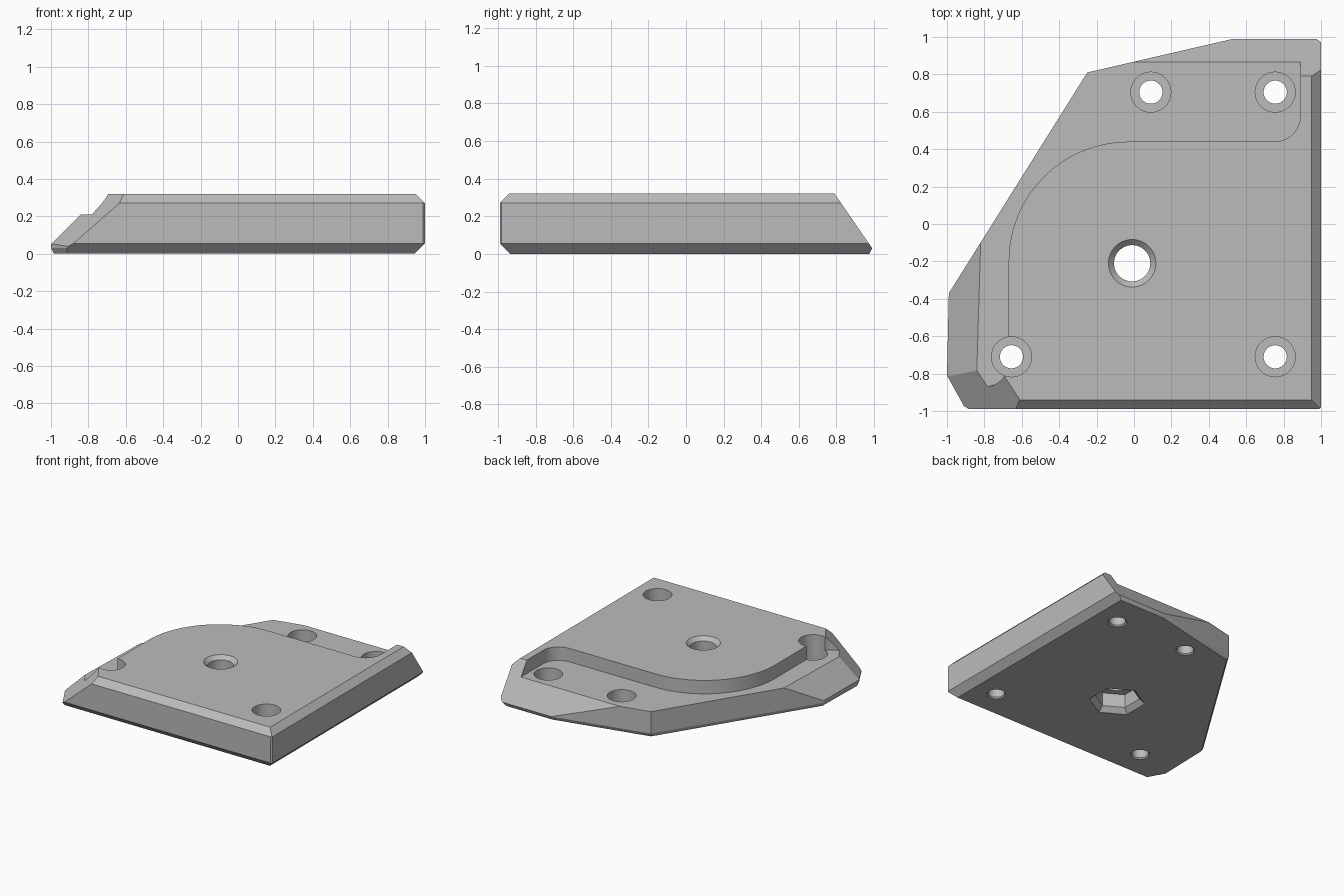
import bpy
import bmesh
from math import cos, sin, pi, radians
from mathutils import Vector

if "Cube" in bpy.data.objects:
    bpy.data.objects.remove(bpy.data.objects["Cube"])

TOP, FLOOR = 0.32, 0.21


def make_object(name, bm):
    bmesh.ops.recalc_face_normals(bm, faces=bm.faces[:])
    mesh = bpy.data.meshes.new(name)
    bm.to_mesh(mesh)
    bm.free()
    obj = bpy.data.objects.new(name, mesh)
    bpy.context.scene.collection.objects.link(obj)
    return obj


def stack(rings):
    """Closed solid through a list of matching point rings."""
    bm = bmesh.new()
    loops = [[bm.verts.new(p) for p in ring] for ring in rings]
    n = len(loops[0])
    for a, b in zip(loops, loops[1:]):
        for i in range(n):
            j = (i + 1) % n
            bm.faces.new((a[i], a[j], b[j], b[i]))
    bm.faces.new(loops[0])
    bm.faces.new(loops[-1])
    return bm


def prism(outline, z0, z1):
    return stack([[(x, y, z) for x, y in outline] for z in (z0, z1)])


def turned(x, y, profile, sides=48):
    """Stepped round or polygonal cutter from (radius, height) pairs."""
    angles = [pi / 2 + 2 * pi * i / sides for i in range(sides)]
    return stack([[(x + r * cos(a), y + r * sin(a), z) for a in angles]
                  for r, z in profile])


def arc(cx, cy, r, start, end, steps):
    angles = [radians(start + (end - start) * i / steps) for i in range(steps + 1)]
    return [(cx + r * cos(a), cy + r * sin(a)) for a in angles]


def slice_off(bm, point, normal):
    """Trim everything on the normal side of a plane and cap the cut."""
    cut = bmesh.ops.bisect_plane(
        bm, geom=bm.verts[:] + bm.edges[:] + bm.faces[:], dist=1e-5,
        plane_co=Vector(point), plane_no=Vector(normal).normalized(),
        clear_outer=True)
    edges = [e for e in cut["geom_cut"] if isinstance(e, bmesh.types.BMEdge)]
    if edges:
        bmesh.ops.holes_fill(bm, edges=[e for e in edges if e.is_boundary], sides=0)


# Plate body with its outline
outline = [(0.99, -0.99), (1, -0.98), (1, 0.99), (0.53, 0.99), (-0.25, 0.81),
           (-0.99, -0.37), (-1, -0.81), (-0.9, -0.99)]
body = prism(outline, 0, TOP)

# Bevels on the front and right edges, top and bottom
for side, point in (((0, -1), (0, -0.99)), ((1, 0), (1, 0))):
    slice_off(body, (*point, TOP - 0.05), (*side, 1))
    slice_off(body, (*point, 0.055), (*side, -1))

# Sloping back, left flank and front left corner
slice_off(body, (0, 0.79, TOP), (0, 0.29, 0.2))
slice_off(body, (-0.84, -0.77, FLOOR), (-1, 0.03, 1))
slice_off(body, (-0.61, -0.94, TOP), (-0.83, -0.55, 0.95))

# Narrow bevels under the back and left edges
for i in range(2, len(outline) - 1):
    (ax, ay), (bx, by) = outline[i], outline[i + 1]
    slice_off(body, (ax, ay, 0.03), (2 * (by - ay), 2 * (ax - bx),
              -Vector((bx - ax, by - ay)).length))
plate = make_object("mounting_plate", body)

# Lowered ledge with rounded inner wall
ledge = [(0.89, 1.3)]
ledge += arc(0.75, 0.58, 0.14, 0, -90, 12)
ledge += arc(-0.03, -0.2, 0.64, 90, 180, 32)
ledge += arc(-0.8, -0.74, 0.13, 0, -90, 12)
ledge += [(-1.3, -0.87), (-1.3, 1.3)]
cutters = [prism(ledge, FLOOR, 0.6)]

# Counterbored screw holes
for x, y in ((0.09, 0.705), (0.755, 0.705), (0.755, -0.71), (-0.655, -0.71)):
    cutters.append(turned(x, y, [(0.08, -0.01), (0.062, 0.01), (0.062, 0.09),
                                 (0.107, 0.09), (0.107, 0.5)]))

# Central hole, countersunk above, with a hexagonal pocket below
cutters.append(turned(-0.01, -0.21, [(0.097, -0.1), (0.097, TOP - 0.03),
                                     (0.137, TOP + 0.01)]))
cutters.append(turned(-0.01, -0.21, [(0.22, -0.01), (0.17, 0.04), (0.17, 0.15)], 6))

helpers = []
for bm in cutters:
    cutter = make_object("cutter", bm)
    cutter.hide_render = True
    helpers.append(cutter)
    mod = plate.modifiers.new("cut", "BOOLEAN")
    mod.operation = "DIFFERENCE"
    mod.solver = "EXACT"
    mod.object = cutter

# Bake the cuts and drop the cutters
bpy.context.view_layer.update()
graph = bpy.context.evaluated_depsgraph_get()
baked = bpy.data.meshes.new_from_object(plate.evaluated_get(graph))
plate.modifiers.clear()
plate.data = baked
for cutter in helpers:
    bpy.data.objects.remove(cutter)

# Single grey finish
grey = bpy.data.materials.new("plain_grey")
grey.use_nodes = True
colour = (0.5, 0.5, 0.5, 1)
grey.diffuse_color = colour
grey.node_tree.nodes["Principled BSDF"].inputs["Base Color"].default_value = colour
baked.materials.clear()
baked.materials.append(grey)

bpy.ops.object.select_all(action="DESELECT")
plate.select_set(True)
bpy.context.view_layer.objects.active = plate
bpy.ops.object.shade_smooth_by_angle(angle=radians(20))
